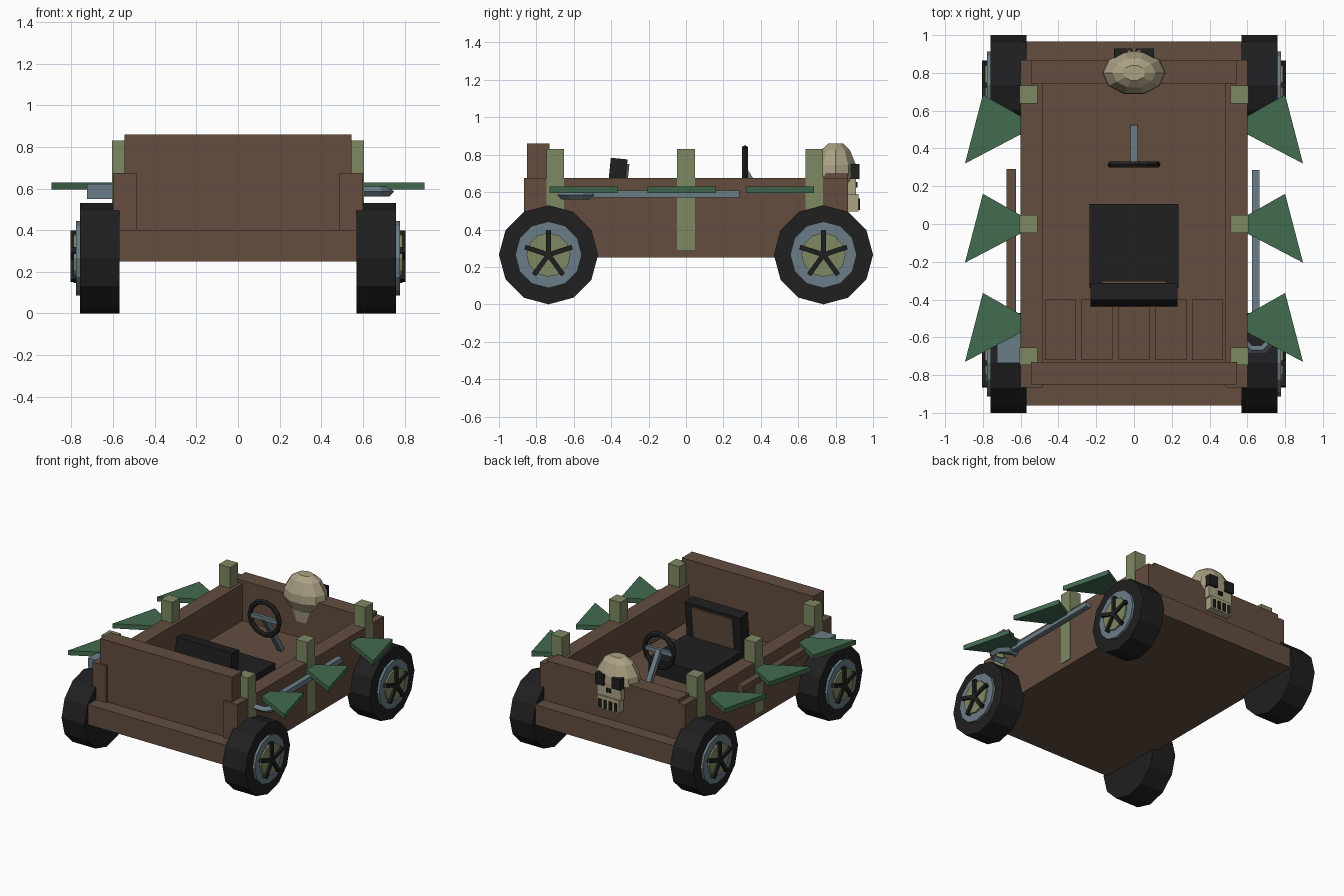
import bpy, bmesh, math
from mathutils import Matrix, Vector

if "Cube" in bpy.data.objects:
    bpy.data.objects.remove(bpy.data.objects["Cube"])


def material(name, rgb):
    m = bpy.data.materials.new(name)
    m.diffuse_color = (*rgb, 1)
    m.use_nodes = True
    m.node_tree.nodes["Principled BSDF"].inputs["Base Color"].default_value = m.diffuse_color
    return m


BROWN = material("brown wood", (0.125, 0.075, 0.05))
OLIVE = material("olive", (0.21, 0.25, 0.125))
GREEN = material("leaf green", (0.055, 0.145, 0.078))
STEEL = material("blue grey", (0.145, 0.205, 0.245))
BLACK = material("black", (0.014, 0.014, 0.015))
BONE = material("bone", (0.41, 0.36, 0.23))


def finish(name, bm, mat):
    bmesh.ops.recalc_face_normals(bm, faces=bm.faces)
    me = bpy.data.meshes.new(name)
    bm.to_mesh(me)
    bm.free()
    me.materials.append(mat)
    ob = bpy.data.objects.new(name, me)
    bpy.context.collection.objects.link(ob)
    return ob


def box(name, mat, x, y, z, tilt=0.0):
    """Box from (min, max) ranges, optionally tilted about its own x axis."""
    c = Vector([(a + b) / 2 for a, b in (x, y, z)])
    size = [b - a for a, b in (x, y, z)]
    bm = bmesh.new()
    m = Matrix.Translation(c) @ Matrix.Rotation(tilt, 4, 'X') @ Matrix.Diagonal((*size, 1))
    bmesh.ops.create_cube(bm, size=1, matrix=m)
    return finish(name, bm, mat)


def disc(name, mat, r, x0, x1, y, z, n=12):
    """Cylinder along x."""
    bm = bmesh.new()
    m = Matrix.Translation(((x0 + x1) / 2, y, z)) @ Matrix.Rotation(math.pi / 2, 4, 'Y')
    bmesh.ops.create_cone(bm, cap_ends=True, segments=n, radius1=r, radius2=r,
                          depth=abs(x1 - x0), matrix=m)
    return finish(name, bm, mat)


def torus(name, mat, loc, rot, major, minor, n, k):
    bpy.ops.mesh.primitive_torus_add(location=loc, rotation=rot, major_radius=major,
                                     minor_radius=minor, major_segments=n, minor_segments=k)
    ob = bpy.context.object
    ob.name = name
    ob.data.materials.append(mat)
    return ob


def span(s, a, b):
    """Range on the x axis, mirrored when s is -1."""
    return tuple(sorted((s * a, s * b)))


# Wooden body
box("chassis", BROWN, (-.6, .6), (-.96, .965), (.25, .40))
box("tall_end_panel", BROWN, (-.545, .545), (-.85, -.73), (.38, .86))
box("low_end_panel", BROWN, (-.545, .545), (.745, .867), (.38, .70))
for i in range(5):
    cx = (i - 2) * .195
    box("deck_board", BROWN, (cx - .082, cx + .082), (-.72, -.40), (.39, .42))

for s in (-1, 1):
    box("side_wall", BROWN, span(s, .485, .60), (-.865, .867), (.25, .675))

    # Posts and leaf-shaped spikes
    for y in (-.70, 0, .685):
        box("post", OLIVE, span(s, .512, .605), (y - .047, y + .047), (.29, .83))
    for dy in (0, -.525, -1.05):
        bm = bmesh.new()
        pts = [(.58, .56), (.80, .685), (.895, .32), (.58, .485)]
        f = bm.faces.new([bm.verts.new((s * x, y + dy, .595)) for x, y in pts])
        top = bmesh.ops.extrude_face_region(bm, geom=[f])["geom"]
        bmesh.ops.translate(bm, vec=(0, 0, .035),
                            verts=[v for v in top if isinstance(v, bmesh.types.BMVert)])
        finish("spike", bm, GREEN)

    # Wheels
    for y in (-.735, .735):
        z = .265
        disc("tyre", BLACK, .265, s * .57, s * .76, y, z)
        disc("rim", STEEL, .178, s * .72, s * .778, y, z)
        disc("hub", OLIVE, .118, s * .74, s * .79, y, z)
        for k in range(5):
            a = k * math.tau / 5
            bm = bmesh.new()
            m = (Matrix.Translation((s * .788, y, z)) @ Matrix.Rotation(a, 4, 'X')
                 @ Matrix.Translation((0, 0, .065)) @ Matrix.Diagonal((.034, .026, .135, 1)))
            bmesh.ops.create_cube(bm, size=1, matrix=m)
            finish("wheel_spoke", bm, BLACK)

# Seat
box("seat_cushion", BLACK, (-.235, .235), (-.34, .105), (.40, .52))
box("seat_back", BLACK, (-.23, .23), (-.42, -.33), (.42, .78), -.1)
box("seat_back_pad", BROWN, (-.17, .17), (-.335, -.315), (.50, .752), -.1)

# Steering
torus("steering_wheel", BLACK, (0, .315, .71), (math.pi / 2, 0, 0), .122, .019, 12, 6)
box("steering_crossbar", STEEL, (-.115, .115), (.303, .327), (.695, .725))
low, high = Vector((0, .51, .40)), Vector((0, .315, .71))
d = high - low
bm = bmesh.new()
bmesh.ops.create_cube(bm, size=1, matrix=Matrix.Translation((low + high) / 2)
                      @ d.to_track_quat('Z', 'X').to_matrix().to_4x4()
                      @ Matrix.Diagonal((.036, .036, d.length, 1)))
finish("steering_column", bm, STEEL)

# Hammer on one side, wrench on the other
box("hammer_handle", BROWN, (-.675, -.625), (-.52, .29), (.565, .612))
box("hammer_head", STEEL, (-.725, -.60), (-.735, -.505), (.55, .622))
box("wrench_handle", STEEL, (.625, .665), (-.50, .285), (.572, .608))
torus("wrench_ring", STEEL, (.65, -.59, .585), (0, 0, math.pi / 8), .083, .024, 8, 4)

# Skull: faceted cranium from stacked rings
N = 10
bm = bmesh.new()
rings = []
for z, r in ((.86, .35), (.825, .68), (.745, .97), (.685, 1), (.605, .66), (.52, .55)):
    rings.append([bm.verts.new((.168 * r * math.cos(i * math.tau / N),
                                .80 + .118 * r * math.sin(i * math.tau / N), z))
                  for i in range(N)])
for a, b in zip(rings, rings[1:]):
    for i in range(N):
        j = (i + 1) % N
        bm.faces.new((a[i], a[j], b[j], b[i]))
bm.faces.new(rings[0])
bm.faces.new(rings[-1])
finish("skull", bm, BONE)
box("skull_face", BONE, (-.10, .10), (.80, .91), (.585, .70))
box("skull_jaw", BONE, (-.09, .09), (.86, .922), (.495, .59))
for s in (-1, 1):
    box("eye_socket", BLACK, span(s, .035, .105), (.87, .928), (.67, .75))
    box("nostril", BLACK, span(s, .004, .018), (.89, .918), (.625, .655))
for i in range(4):
    cx = (i - 1.5) * .043
    box("tooth_gap", BLACK, (cx - .011, cx + .011), (.90, .93), (.505, .565))
